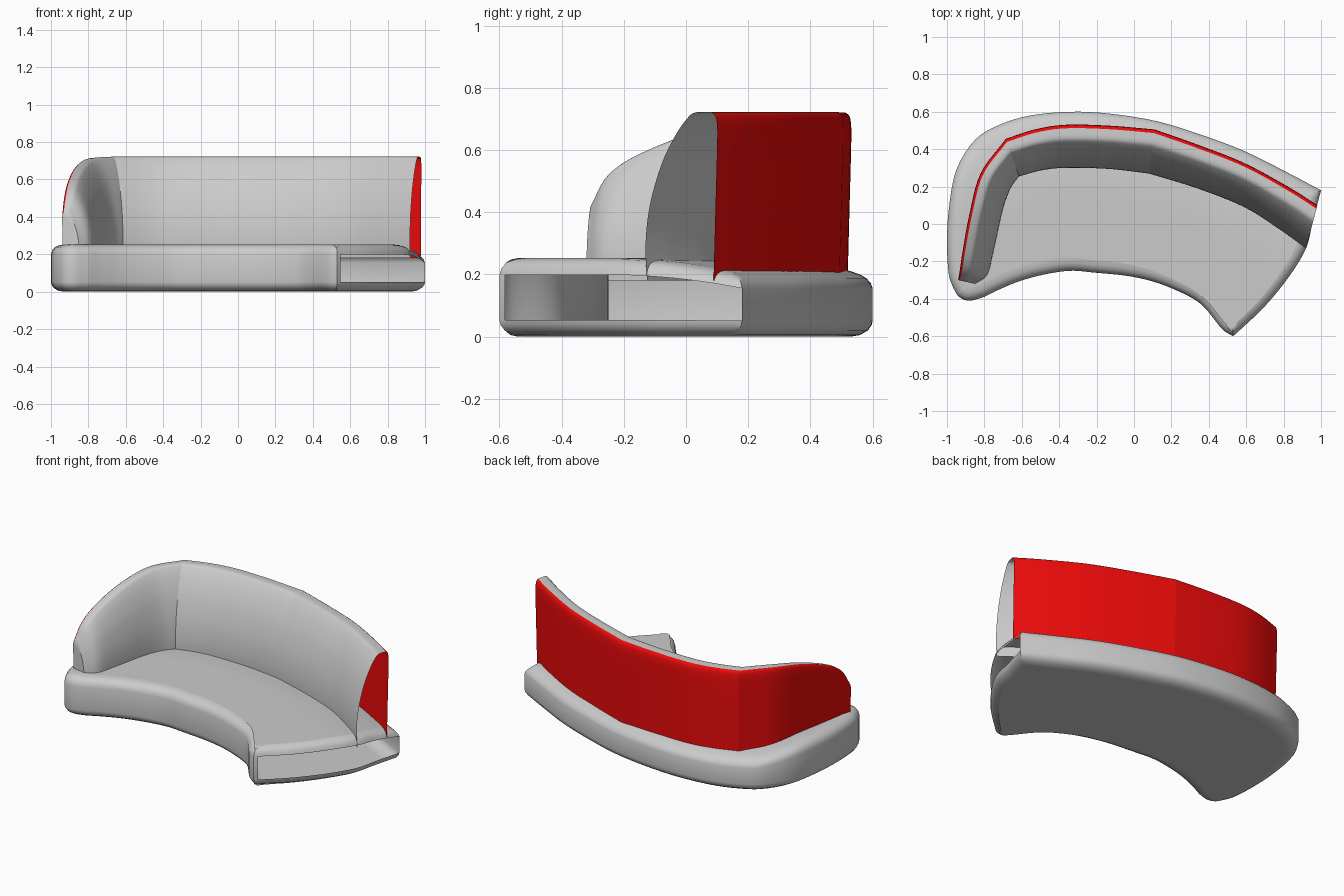
import bpy, bmesh, math
from mathutils import Vector

if "Cube" in bpy.data.objects:
    bpy.data.objects.remove(bpy.data.objects["Cube"])


def spline(pts, n):
    """n+1 points along a smooth curve through pts."""
    p = [Vector(q) for q in pts]
    p = [2 * p[0] - p[1]] + p + [2 * p[-1] - p[-2]]
    spans, out = len(pts) - 1, []
    for k in range(n + 1):
        s = k / n * spans
        i = min(int(s), spans - 1)
        t = s - i
        a, b, c, d = p[i:i + 4]
        out.append(0.5 * (2 * b + (c - a) * t + (2 * a - 5 * b + 4 * c - d) * t ** 2
                          + (3 * b - a - 3 * c + d) * t ** 3))
    return out


def make(name, bm, mat=None, angle=40):
    bmesh.ops.remove_doubles(bm, verts=bm.verts, dist=0.0005)
    bmesh.ops.recalc_face_normals(bm, faces=bm.faces)
    me = bpy.data.meshes.new(name)
    bm.to_mesh(me)
    bm.free()
    ob = bpy.data.objects.new(name, me)
    bpy.context.collection.objects.link(ob)
    if mat:
        me.materials.append(mat)
    bpy.ops.object.select_all(action='DESELECT')
    ob.select_set(True)
    bpy.context.view_layer.objects.active = ob
    bpy.ops.object.shade_smooth_by_angle(angle=math.radians(angle))
    return ob


def add_grid(bm, rows):
    vs = [[bm.verts.new(p) for p in r] for r in rows]
    for r, s in zip(vs, vs[1:]):
        for j in range(len(r) - 1):
            bm.faces.new((r[j], r[j + 1], s[j + 1], s[j]))


# Seat outline: four sides, counter-clockwise
N, M = 56, 24
front = spline([(-.80, -.39), (-.72, -.35), (-.61, -.305), (-.48, -.27), (-.34, -.25),
                (-.21, -.26), (-.02, -.28), (.14, -.32), (.30, -.39), (.38, -.45),
                (.47, -.56), (.53, -.6)], N)
right = spline([(.53, -.6), (.565, -.568), (.70, -.44), (.83, -.28), (.92, -.13),
                (.955, .01), (1, .18)], M)
back = spline([(1, .18), (.83, .27), (.59, .39), (.35, .48), (.12, .55), (-.13, .59),
               (-.34, .6), (-.555, .58), (-.72, .53), (-.85, .45), (-.95, .29),
               (-.99, .08), (-1, -.11), (-.99, -.27), (-.965, -.345)], N)
left = spline([(-.965, -.345), (-.935, -.39), (-.88, -.41), (-.80, -.39)], M)
loop = front[:-1] + right[:-1] + back[:-1] + left[:-1]
L = len(loop)
back_edge = back[:N * 9 // 14]


def inset(d):
    out = []
    for i, p in enumerate(loop):
        a = (p - loop[i - 1]).normalized()
        b = (loop[(i + 1) % L] - p).normalized()
        n1, n2 = Vector((-a.y, a.x)), Vector((-b.y, b.x))
        out.append(p + (n1 + n2) * d / (1 + n1.dot(n2)))
    return out


def lift(p, z):
    """Raise the upper part away from the back edge, so the seat slopes gently."""
    t = min(1, min((p - q).length for q in back_edge) / .45)
    return Vector((p.x, p.y, z + .058 * t * (2 - t) * max(0, z - .05) / .14))


def patch(ring, z):
    """Coons patch filling a ring made of the four sides."""
    f, r = ring[:N + 1], ring[N:N + M + 1]
    b = ring[N + M:2 * N + M + 1][::-1]
    l = (ring[2 * N + M:] + ring[:1])[::-1]
    rows = []
    for j in range(M + 1):
        v = j / M
        row = []
        for i in range(N + 1):
            u = i / N
            p = (f[i] * (1 - v) + b[i] * v + l[j] * (1 - u) + r[j] * u
                 - (f[0] * (1 - u) * (1 - v) + f[N] * u * (1 - v)
                    + b[0] * (1 - u) * v + b[N] * u * v))
            row.append(lift(p, z))
        rows.append(row)
    return rows


# Seat: rounded rim rings, sloping top, flat bottom, right end wall left open
bm = bmesh.new()
levels = [(.07, 0), (.04, .005), (.015, .02), (.003, .037), (0, .052),
          (0, .155), (.006, .17), (.02, .183), (.042, .19), (.07, .193)]
rings = [[bm.verts.new(lift(p, z)) for p in inset(d)] for d, z in levels]
for k in range(len(rings) - 1):
    for i in range(L):
        if k == 4 and N + 3 <= i < N + M:
            continue
        j = (i + 1) % L
        bm.faces.new((rings[k][i], rings[k][j], rings[k + 1][j], rings[k + 1][i]))
inner_ring = inset(.07)
add_grid(bm, patch(inner_ring, .193))
add_grid(bm, patch(inner_ring, 0))
make("seat", bm, angle=50)

# Back rest: profiles as (share of depth, share of height)
red = bpy.data.materials.new("red_fabric")
red.diffuse_color = (.85, .003, .003, 1)
red.use_nodes = True
red.node_tree.nodes["Principled BSDF"].inputs["Base Color"].default_value = red.diffuse_color
Z0 = .18
panel_profile = spline([(.05, 0), (.025, .4), (0, .8), (0, .92), (.025, .98), (.08, 1)], 15)
cushion_profile = spline([(.08, 1), (.3, 1.002), (.42, .965), (.59, .86), (.78, .69),
                          (.94, .45), (1, .22), (.98, 0)], 28)

# Sections: outer path with top height, inner path
sections = [
    ("arm", [(-.94, -.30, .42), (-.93, -.24, .52), (-.915, -.14, .59), (-.88, .05, .665),
             (-.82, .27, .71), (-.685, .455, .72)],
     [(-.85, -.32), (-.785, -.27), (-.75, -.14), (-.70, .08), (-.66, .19), (-.615, .255)]),
    ("middle", [(-.685, .455, .72), (-.53, .505, .72), (-.365, .53, .72), (-.13, .525, .72),
                (.11, .505, .72)],
     [(-.615, .255), (-.49, .288), (-.365, .30), (-.14, .295), (.08, .27)]),
    ("right", [(.11, .505, .72), (.35, .42, .72), (.59, .325, .72), (.83, .195, .72),
               (.98, .10, .72)],
     [(.08, .27), (.34, .19), (.59, .09), (.78, -.03), (.92, -.13)]),
]
for name, outer, inner in sections:
    so, si = spline(outer, 30), spline(inner, 30)

    def sweep(profile):
        return [[(o.x + (i.x - o.x) * q.x, o.y + (i.y - o.y) * q.x, Z0 + (o.z - Z0) * q.y)
                 for q in profile] for o, i in zip(so, si)]

    bm = bmesh.new()
    rows = sweep(cushion_profile)
    add_grid(bm, rows)
    if name == "arm":  # closed front end of the arm
        end = sweep(panel_profile)[0][:-1] + rows[0]
        bm.faces.new([bm.verts.new(p) for p in end])
    make("back_cushion_" + name, bm)
    bm = bmesh.new()
    add_grid(bm, sweep(panel_profile))
    make("back_panel_" + name, bm, red)
